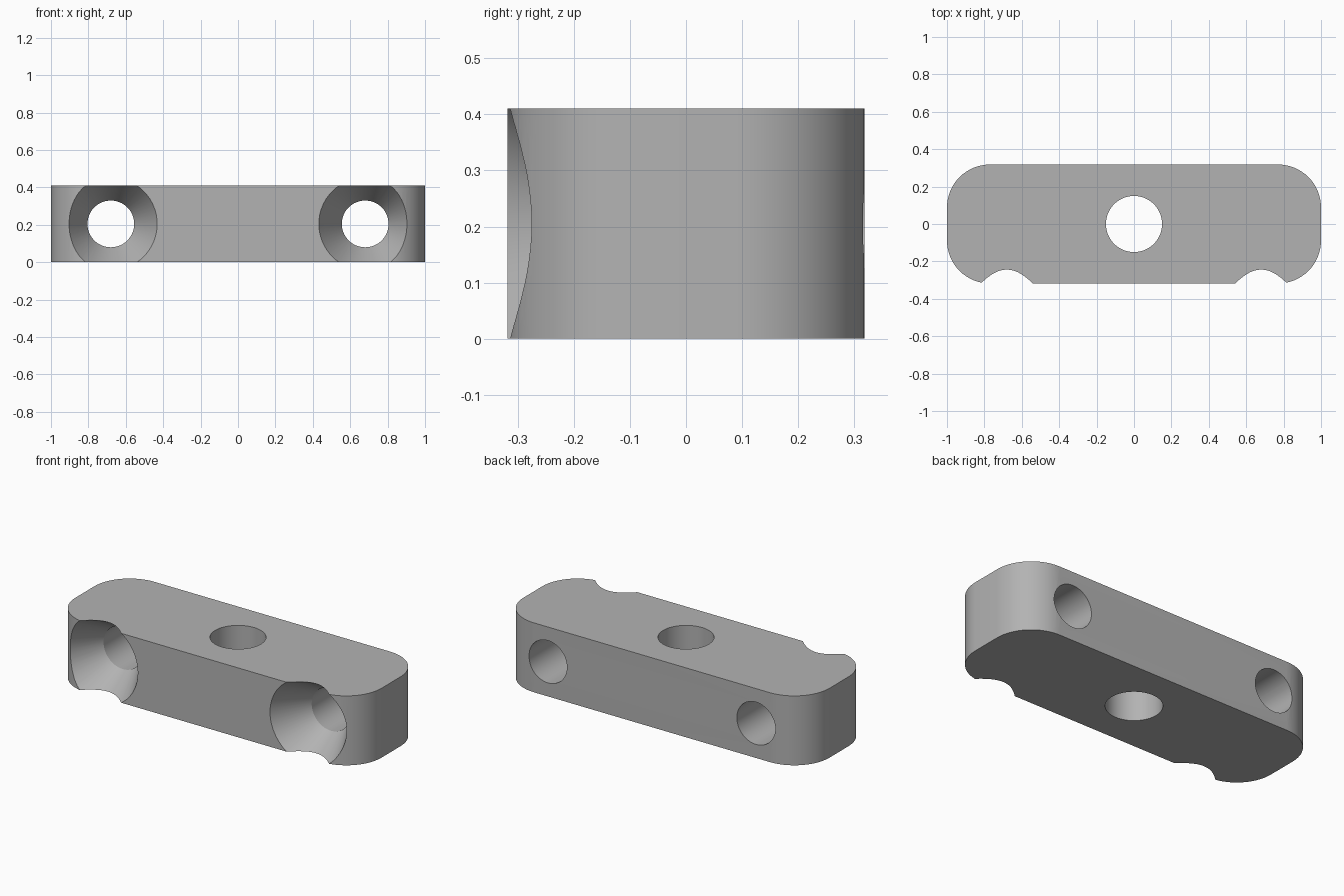
import bpy
import bmesh
import math
from mathutils import Matrix

cube = bpy.data.objects.get("Cube")
if cube:
    bpy.data.objects.remove(cube, do_unlink=True)

LENGTH, DEPTH, HEIGHT = 2.0, 0.636, 0.41
CORNER, SEGMENTS = 0.23, 64
FRONT, BACK = -DEPTH / 2, DEPTH / 2

grey = bpy.data.materials.new("plain_grey")
grey.use_nodes = True
colour = (0.45, 0.45, 0.45, 1)
grey.diffuse_color = colour
grey.node_tree.nodes["Principled BSDF"].inputs["Base Color"].default_value = colour


def make_object(name, bm):
    bmesh.ops.recalc_face_normals(bm, faces=bm.faces)
    mesh = bpy.data.meshes.new(name)
    bm.to_mesh(mesh)
    bm.free()
    mesh.materials.append(grey)
    obj = bpy.data.objects.new(name, mesh)
    bpy.context.collection.objects.link(obj)
    return obj


def lathe(name, profile, matrix):
    """Solid of revolution about z from (radius, height) pairs."""
    bm = bmesh.new()
    rings = []
    for radius, z in profile:
        angles = [math.tau * i / SEGMENTS for i in range(SEGMENTS)]
        rings.append([bm.verts.new((radius * math.cos(a), radius * math.sin(a), z))
                      for a in angles])
    for low, high in zip(rings, rings[1:]):
        for i in range(SEGMENTS):
            j = (i + 1) % SEGMENTS
            bm.faces.new((low[i], low[j], high[j], high[i]))
    bm.faces.new(rings[0])
    bm.faces.new(rings[-1])
    bm.transform(matrix)
    return make_object(name, bm)


# Rounded bar: outline with four corner arcs, extruded upward
bm = bmesh.new()
outline = []
steps = 16
for corner, (sx, sy) in enumerate([(1, 1), (-1, 1), (-1, -1), (1, -1)]):
    cx, cy = sx * (LENGTH / 2 - CORNER), sy * (DEPTH / 2 - CORNER)
    for i in range(steps + 1):
        a = math.pi / 2 * (corner + i / steps)
        outline.append(bm.verts.new((cx + CORNER * math.cos(a), cy + CORNER * math.sin(a), 0)))
base = bm.faces.new(outline)
top = bmesh.ops.extrude_face_region(bm, geom=[base])["geom"]
bmesh.ops.translate(bm, vec=(0, 0, HEIGHT),
                    verts=[v for v in top if isinstance(v, bmesh.types.BMVert)])
bar = make_object("mounting_bar", bm)

# Vertical centre hole
cutters = [lathe("centre_hole_cutter", [(0.15, -0.1), (0.15, HEIGHT + 0.1)], Matrix())]

# Two countersunk holes running front to back
slope = math.tan(math.radians(30))
hole, mouth, margin = 0.125, 0.248, 0.1
profile = [(mouth + margin * slope, FRONT - margin),
           (hole, FRONT + (mouth - hole) / slope),
           (hole, BACK + margin)]
for side, x in (("left", 0.68), ("right", -0.68)):
    place = Matrix.Translation((x, 0, HEIGHT / 2)) @ Matrix.Rotation(-math.pi / 2, 4, "X")
    cutters.append(lathe(side + "_countersink_cutter", profile, place))

# Cut the holes and bake the result
for cutter in cutters:
    cutter.hide_render = True
    cut = bar.modifiers.new(cutter.name, "BOOLEAN")
    cut.operation = "DIFFERENCE"
    cut.solver = "EXACT"
    cut.object = cutter
bpy.context.view_layer.objects.active = bar
bpy.ops.object.select_all(action="DESELECT")
bar.select_set(True)
for name in [m.name for m in bar.modifiers]:
    bpy.ops.object.modifier_apply(modifier=name)
for cutter in cutters:
    bpy.data.objects.remove(cutter, do_unlink=True)

bpy.ops.object.shade_smooth_by_angle(angle=math.radians(25))
